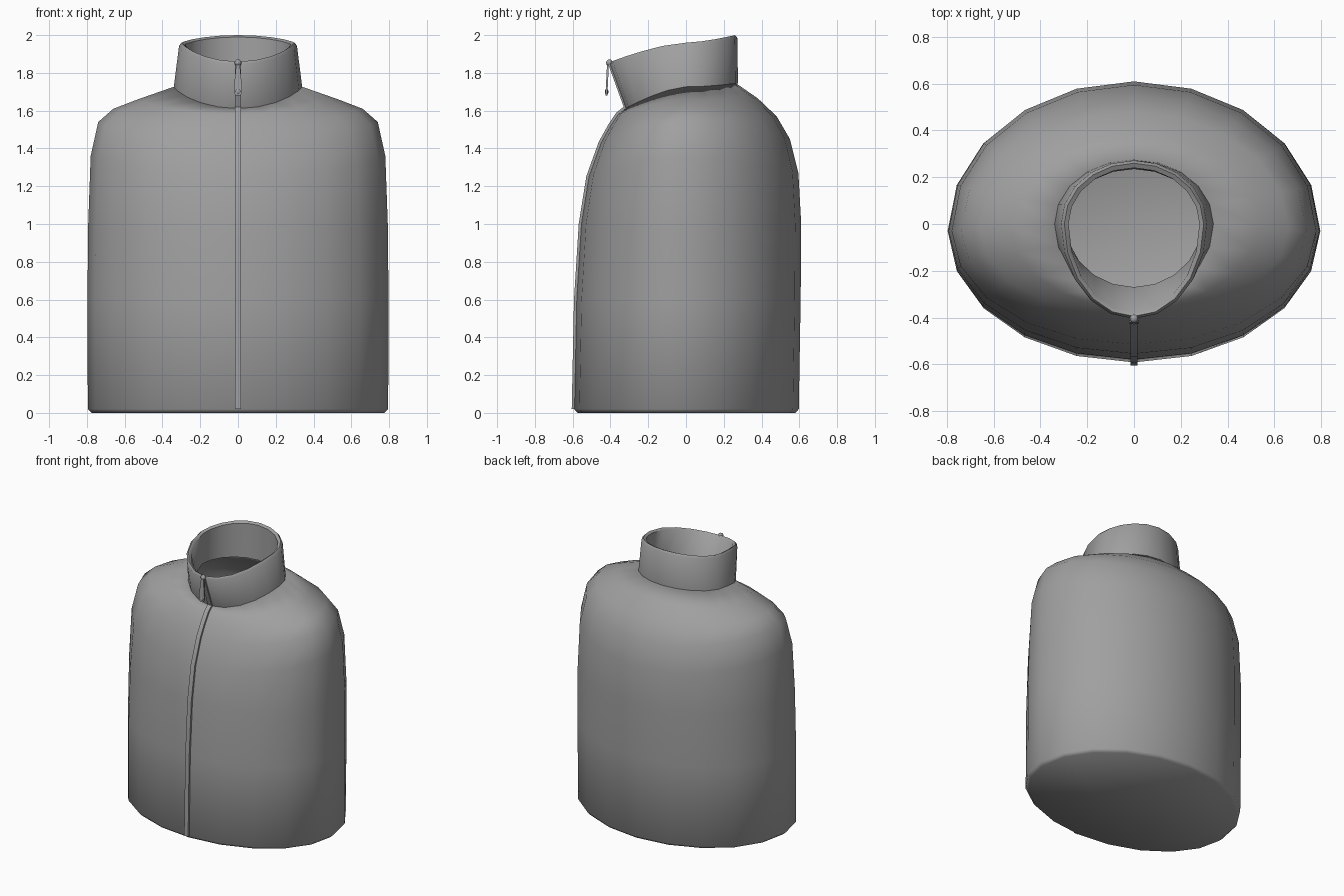
import bpy, bmesh, math
from mathutils import Vector

if "Cube" in bpy.data.objects:
    bpy.data.objects.remove(bpy.data.objects["Cube"])

SIDES = 20
grey = bpy.data.materials.new("cloth grey")
grey.use_nodes = True
colour = (0.35, 0.35, 0.35, 1)
grey.diffuse_color = colour
grey.node_tree.nodes["Principled BSDF"].inputs["Base Color"].default_value = colour


def finish(name, bm, angle=40):
    bmesh.ops.recalc_face_normals(bm, faces=bm.faces)
    mesh = bpy.data.meshes.new(name)
    bm.to_mesh(mesh)
    bm.free()
    mesh.materials.append(grey)
    obj = bpy.data.objects.new(name, mesh)
    bpy.context.collection.objects.link(obj)
    bpy.ops.object.select_all(action='DESELECT')
    obj.select_set(True)
    bpy.context.view_layer.objects.active = obj
    bpy.ops.object.shade_smooth_by_angle(angle=math.radians(angle))
    return obj


def ring(bm, half_width, side_z, front_y, front_z, back_y, back_z, mid_y):
    """Tilted oval through a front, back and side point."""
    verts = []
    for i in range(SIDES):
        a = math.tau * i / SIDES
        s = math.sin(a)
        end_y, end_z = (back_y, back_z) if s > 0 else (front_y, front_z)
        verts.append(bm.verts.new((half_width * math.cos(a),
                                   mid_y + (end_y - mid_y) * abs(s),
                                   side_z + (end_z - side_z) * abs(s) ** 1.5)))
    return verts


def loft(bm, rows, closed=False):
    rings = [ring(bm, *row) for row in rows]
    pairs = list(zip(rings, rings[1:])) + ([(rings[-1], rings[0])] if closed else [])
    for low, high in pairs:
        for i in range(SIDES):
            j = (i + 1) % SIDES
            bm.faces.new((low[i], low[j], high[j], high[i]))
    return rings


# Body shell: half width, side z, front y, front z, back y, back z, side y
body_rows = [
    (0.775, 0, -0.575, 0, 0.58, 0, -0.03),
    (0.795, 0.02, -0.592, 0.02, 0.597, 0.02, -0.03),
    (0.797, 0.6, -0.58, 0.6, 0.607, 0.6, -0.03),
    (0.793, 1.0, -0.555, 1.0, 0.61, 1.0, -0.03),
    (0.78, 1.36, -0.515, 1.25, 0.595, 1.27, -0.03),
    (0.74, 1.54, -0.45, 1.43, 0.55, 1.45, -0.03),
    (0.66, 1.61, -0.4, 1.52, 0.48, 1.57, -0.02),
    (0.53, 1.66, -0.36, 1.58, 0.38, 1.665, -0.01),
    (0.33, 1.73, -0.31, 1.62, 0.265, 1.745, 0),
]
bm = bmesh.new()
rings = loft(bm, body_rows)
bm.faces.new(rings[0])
body = finish("body", bm, 50)
shell = body.modifiers.new("cloth thickness", 'SOLIDIFY')
shell.thickness = 0.02
shell.offset = -1

# Standing collar with a rounded rim
collar_rows = [
    (0.34, 1.725, -0.32, 1.61, 0.275, 1.745, 0),
    (0.312, 1.945, -0.405, 1.845, 0.272, 1.985, 0),
    (0.298, 1.96, -0.395, 1.86, 0.26, 2.0, 0),
    (0.28, 1.95, -0.378, 1.85, 0.24, 1.99, 0),
    (0.29, 1.72, -0.27, 1.61, 0.235, 1.735, 0),
]
bm = bmesh.new()
loft(bm, collar_rows, closed=True)
finish("collar", bm, 60)

# Zip band down the front
path = [(r[2], r[3]) for r in body_rows[1:]] + [(r[2], r[3]) for r in collar_rows[:2]]
bm = bmesh.new()
sections = []
for k, (y, z) in enumerate(path):
    before, after = path[max(k - 1, 0)], path[min(k + 1, len(path) - 1)]
    along = Vector((0, after[0] - before[0], after[1] - before[1])).normalized()
    out = Vector((0, -along.z, along.y))
    depth = 0.013 if k < len(path) - 2 else 0.006
    point = Vector((0, y, z))
    sections.append([bm.verts.new(point + Vector((x, 0, 0)) + out * d)
                     for x, d in ((-0.016, -0.005), (-0.016, depth),
                                  (0.016, depth), (0.016, -0.005))])
for low, high in zip(sections, sections[1:]):
    for i in range(4):
        j = (i + 1) % 4
        bm.faces.new((low[i], low[j], high[j], high[i]))
bm.faces.new(sections[0])
bm.faces.new(sections[-1])
finish("zip_band", bm, 30)

# Zip slider on the rim and hanging pull tab
bm = bmesh.new()
bmesh.ops.create_uvsphere(bm, u_segments=12, v_segments=8, radius=0.018)
bmesh.ops.translate(bm, verts=bm.verts, vec=(0, -0.405, 1.853))
finish("zip_slider", bm)

bm = bmesh.new()
outline = [(0.009, 1.85), (0.022, 1.72), (0.022, 1.695), (0.012, 1.68)]
outline += [(-x, z) for x, z in reversed(outline)]
face = bm.faces.new([bm.verts.new((x, -0.408 - (1.85 - z) * 0.05, z)) for x, z in outline])
extruded = bmesh.ops.extrude_face_region(bm, geom=[face])
moved = [v for v in extruded["geom"] if isinstance(v, bmesh.types.BMVert)]
bmesh.ops.translate(bm, verts=moved, vec=(0, -0.01, 0))
finish("zip_pull", bm)

bm = bmesh.new()
bmesh.ops.create_uvsphere(bm, u_segments=12, v_segments=8, radius=0.016)
bmesh.ops.scale(bm, verts=bm.verts, vec=(1, 0.6, 1))
bmesh.ops.translate(bm, verts=bm.verts, vec=(0, -0.42, 1.7))
finish("zip_pull_stud", bm)
